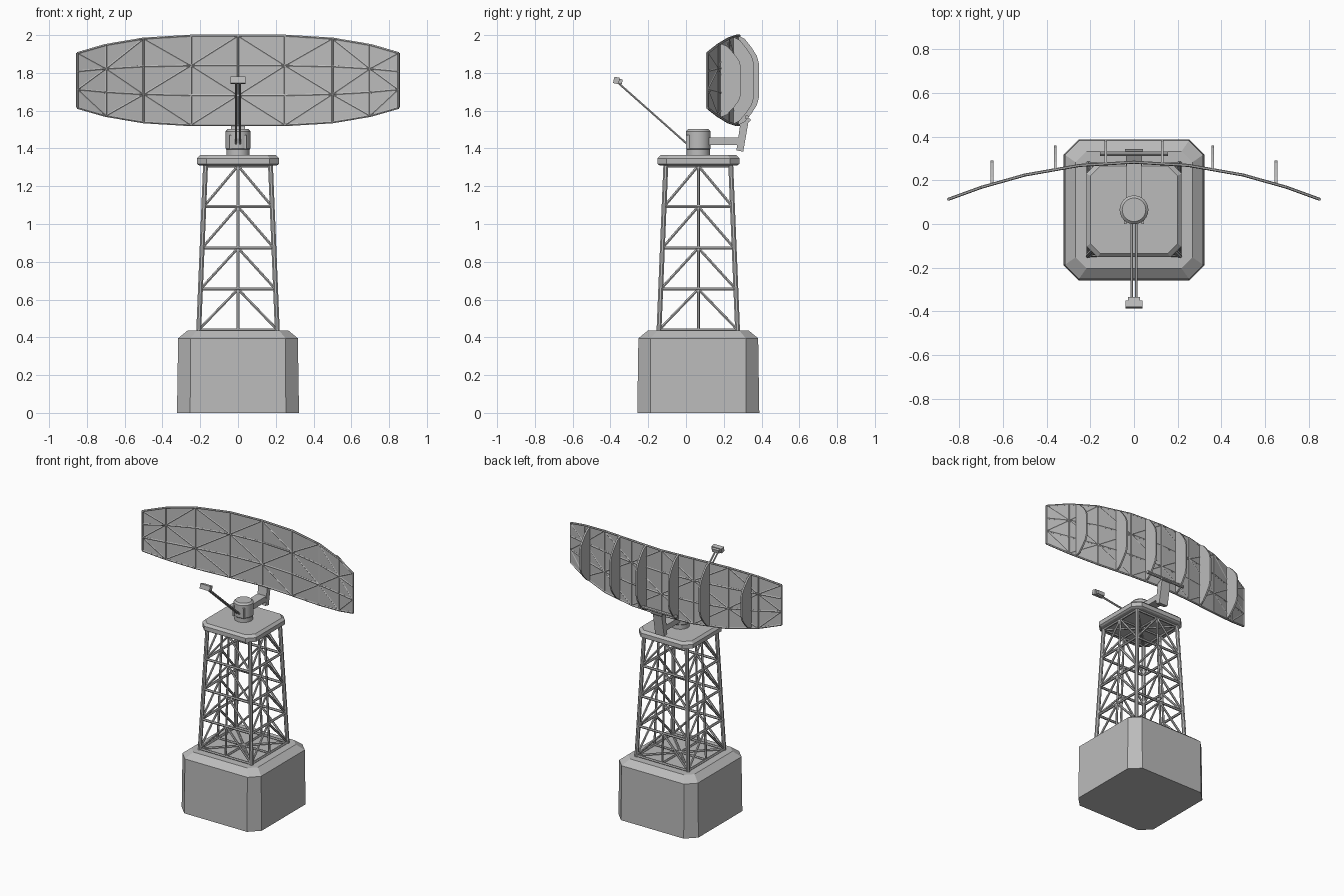
import bpy, bmesh, math
from mathutils import Vector, Matrix

if "Cube" in bpy.data.objects:
    bpy.data.objects.remove(bpy.data.objects["Cube"], do_unlink=True)

grey = bpy.data.materials.new("plain grey")
grey.use_nodes = True
grey.diffuse_color = (0.5, 0.5, 0.5, 1)
grey.node_tree.nodes["Principled BSDF"].inputs["Base Color"].default_value = (0.5, 0.5, 0.5, 1)

CY = 0.065      # tower axis in y
DZ = 1.76       # height of the reflector's centre line


def finish(name, bm):
    bmesh.ops.recalc_face_normals(bm, faces=bm.faces)
    me = bpy.data.meshes.new(name)
    bm.to_mesh(me)
    bm.free()
    me.materials.append(grey)
    ob = bpy.data.objects.new(name, me)
    bpy.context.collection.objects.link(ob)
    return ob


def rod(bm, a, b, r, sides=6):
    a, b = Vector(a), Vector(b)
    d = b - a
    turn = Matrix.Rotation(math.pi / sides, 4, 'Z')
    m = Matrix.Translation((a + b) / 2) @ d.to_track_quat('Z', 'Y').to_matrix().to_4x4() @ turn
    bmesh.ops.create_cone(bm, cap_ends=True, segments=sides, radius1=r, radius2=r,
                          depth=d.length, matrix=m)


def rods(name, pairs, r, sides=6):
    bm = bmesh.new()
    for a, b in pairs:
        rod(bm, a, b, r, sides)
    return finish(name, bm)


def box(name, size, loc, tilt=0):
    bm = bmesh.new()
    m = Matrix.Translation(loc) @ Matrix.Rotation(tilt, 4, 'X') @ Matrix.Diagonal((*size, 1))
    bmesh.ops.create_cube(bm, size=1, matrix=m)
    return finish(name, bm)


def loft(name, rings):
    """Stack rings of points and close both ends."""
    bm = bmesh.new()
    loops = [[bm.verts.new(p) for p in ring] for ring in rings]
    n = len(loops[0])
    for lo, hi in zip(loops, loops[1:]):
        for i in range(n):
            bm.faces.new((lo[i], lo[(i + 1) % n], hi[(i + 1) % n], hi[i]))
    bm.faces.new(loops[0][::-1])
    bm.faces.new(loops[-1])
    return finish(name, bm)


def octagon(h, c, z):
    """Square of half width h with corners cut by c."""
    k = h - c
    pts = [(h, -k), (h, k), (k, h), (-k, h), (-h, k), (-h, -k), (-k, -h), (k, -h)]
    return [(x, y + CY, z) for x, y in pts]


def turned(name, profile, n=24):
    loft(name, [[(r * math.cos(2 * math.pi * i / n), CY + r * math.sin(2 * math.pi * i / n), z)
                 for i in range(n)] for r, z in profile])
    ob = bpy.data.objects[name]
    bpy.ops.object.select_all(action='DESELECT')
    ob.select_set(True)
    bpy.context.view_layer.objects.active = ob
    bpy.ops.object.shade_smooth_by_angle(angle=math.radians(30))


# Base block and top platform
loft("base_block", [octagon(0.323, 0.07, 0), octagon(0.317, 0.065, 0.395), octagon(0.268, 0.05, 0.435)])
loft("platform", [octagon(0.205, 0.05, 1.31), octagon(0.217, 0.05, 1.318),
                  octagon(0.217, 0.05, 1.348), octagon(0.2, 0.045, 1.365)])

# Lattice tower: corner legs, level rails, centre posts and inverted V braces
levels = [0.44, 0.655, 0.873, 1.092, 1.308]


def half(z):
    return 0.208 + (0.172 - 0.208) * (z - 0.435) / (1.31 - 0.435)


def side_point(k, t, z):
    """Point on tower side k, t from -1 to 1 along the side."""
    v = Matrix.Rotation(k * math.pi / 2, 3, 'Z') @ Vector((t * half(z), -half(z), z))
    return v + Vector((0, CY, 0))


legs, posts, rails, braces = [], [], [], []
for k in range(4):
    legs.append((side_point(k, 1, 0.425), side_point(k, 1, 1.32)))
    posts.append((side_point(k, 0, 0.43), side_point(k, 0, 1.315)))
    for z in levels:
        rails.append((side_point(k, -1, z), side_point(k, 1, z)))
    for lo, hi in zip(levels, levels[1:]):
        for s in (-1, 1):
            braces.append((side_point(k, s, lo), side_point(k, 0, hi)))
    # flat cross bracing at the foot and head of the tower
    for z in (levels[0], levels[-1]):
        braces.append((side_point(k, 1, z), (0, CY, z)))
        braces.append((side_point(k, 0, z), (0, CY, z)))
rods("tower_legs", legs, 0.014, 8)
rods("tower_centre_posts", posts, 0.008)
rods("tower_rails", rails, 0.009)
rods("tower_braces", braces, 0.008)

# Rotating pedestal
turned("pedestal", [(0.062, 1.36), (0.062, 1.395), (0.066, 1.4), (0.066, 1.49), (0.054, 1.502)])
for s, side in ((1, "left"), (-1, "right")):
    box(f"pedestal_rib_{side}", (0.012, 0.02, 0.075), (s * 0.04, 0.01, 1.435))

# Support arm, upright bracket and cross bar behind the reflector
box("support_arm", (0.07, 0.19, 0.04), (0, 0.19, 1.437))
bracket = [(0.267, 1.39), (0.303, 1.383), (0.334, 1.56), (0.288, 1.535)]
loft("reflector_bracket", [[(x, y, z) for y, z in bracket] for x in (-0.036, 0.036)])
rods("cross_bar", [((-0.155, 0.322, 1.565), (0.155, 0.322, 1.565))], 0.011, 8)
rods("bracket_pin", [((-0.042, 0.335, 1.55), (0.042, 0.335, 1.55))], 0.008, 8)

# Feed arms and feed horn
rods("feed_arms", [((x, 0.01, 1.42), (x, -0.36, 1.748)) for x in (-0.011, 0.011)], 0.006)
box("feed_horn", (0.08, 0.03, 0.034), (0, -0.368, 1.76), math.radians(-12))
box("feed_horn_back", (0.055, 0.02, 0.024), (0, -0.347, 1.755), math.radians(-12))

# Reflector shape: columns across, each with a half height
cols = [(0, 0.236), (0.25, 0.236), (0.5, 0.221), (0.7, 0.187), (0.85, 0.144)]
cols = [(-x, h) for x, h in cols[:0:-1]] + cols


def depth(x):
    return 0.283 - 0.235 * x * x


def half_height(x):
    for (x0, h0), (x1, h1) in zip(cols, cols[1:]):
        if x0 <= x <= x1:
            return h0 + (h1 - h0) * (x - x0) / (x1 - x0)


grid = [[(x, depth(x), DZ + h * (2 * j / 3 - 1)) for j in range(4)] for x, h in cols]

# Reflector sheet
bm = bmesh.new()
vs = [[bm.verts.new(p) for p in col] for col in grid]
for i in range(8):
    for j in range(3):
        bm.faces.new((vs[i][j], vs[i + 1][j], vs[i + 1][j + 1], vs[i][j + 1]))
sheet = finish("reflector_sheet", bm)
mod = sheet.modifiers.new("thickness", 'SOLIDIFY')
mod.thickness = 0.006
mod.offset = 0

# Reflector frame with alternating diagonals
frame, diagonals = [], []
for i in range(9):
    for j in range(4):
        if i < 8:
            frame.append((grid[i][j], grid[i + 1][j]))
        if j < 3:
            frame.append((grid[i][j], grid[i][j + 1]))
        if i < 8 and j < 3:
            if (i + j) % 2:
                diagonals.append((grid[i][j], grid[i + 1][j + 1]))
            else:
                diagonals.append((grid[i + 1][j], grid[i][j + 1]))
rods("reflector_frame", frame, 0.007)
rods("reflector_diagonals", diagonals, 0.006)

# Curved stiffening ribs on the back of the reflector
rib_profile = [(0, 1), (0.3, 0.93), (0.62, 0.75), (0.9, 0.55), (1, 0.38)]
rib_profile += [(d, -t) for d, t in rib_profile[::-1]]
for s, side in ((1, "left"), (-1, "right")):
    for label, x in (("inner", 0.13), ("middle", 0.36), ("outer", 0.65)):
        h = half_height(x)
        ring = [(depth(x) + 0.107 * d, DZ + h * t) for d, t in rib_profile]
        loft(f"{label}_rib_{side}", [[(s * x + e, y, z) for y, z in ring] for e in (-0.006, 0.006)])
